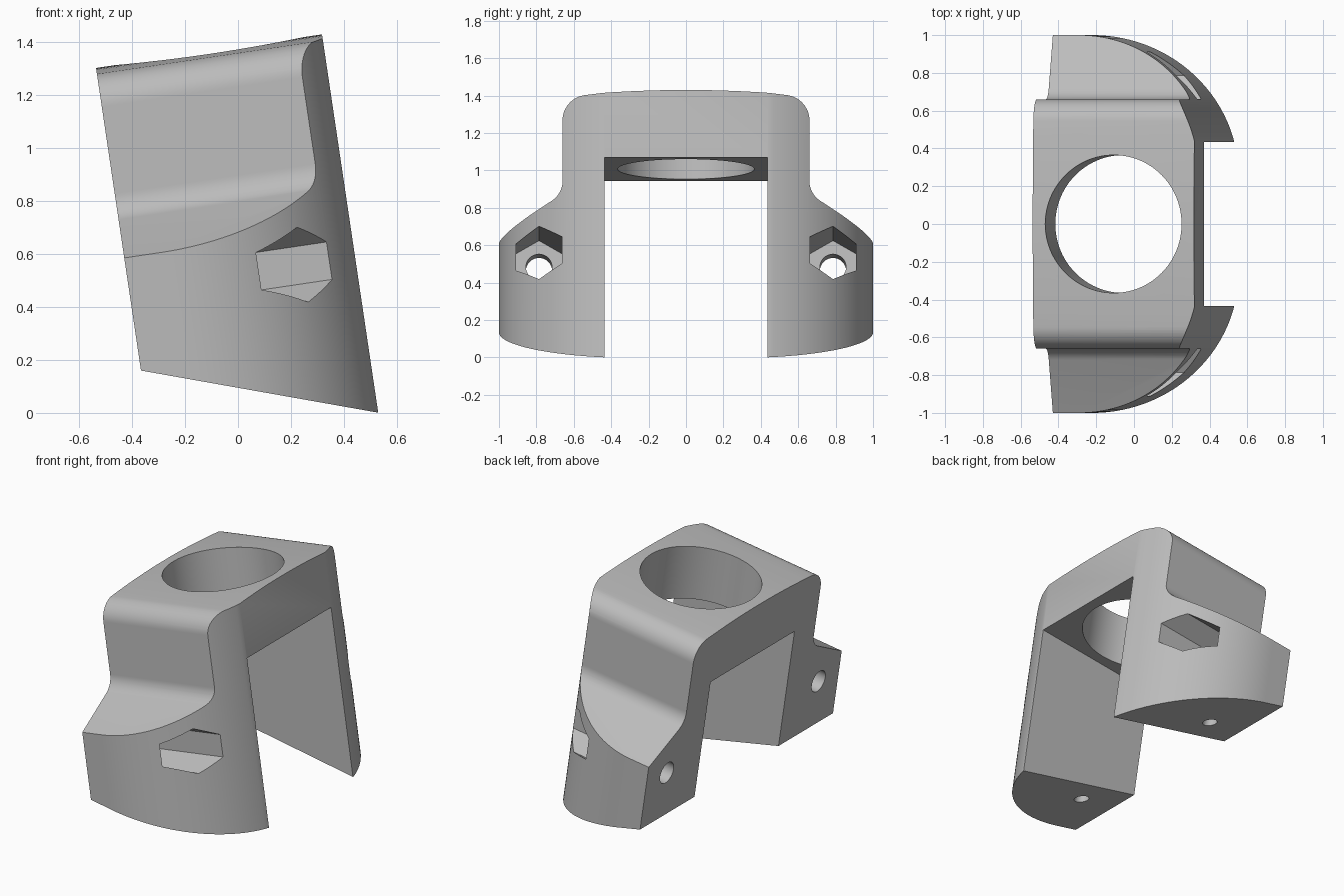
import bpy, bmesh
from math import sin, cos, pi, radians, sqrt
from mathutils import Matrix, Vector

cube = bpy.data.objects.get("Cube")
if cube:
    bpy.data.objects.remove(cube)

TILT = radians(8.45)
BACK, FRONT = -0.339, 0.524      # depth limits before tilting
GAP, GAP_TOP = 0.435, 1.004      # slot between the legs
AXES = {"x": lambda a, b, t: (t, a, b),
        "y": lambda a, b, t: (a, t, b),
        "z": lambda a, b, t: (a, b, t)}


def prism(name, points, axis, start, end):
    """Extrude a closed 2D outline along one axis."""
    bm = bmesh.new()
    face = bm.faces.new([bm.verts.new(AXES[axis](a, b, start)) for a, b in points])
    new = bmesh.ops.extrude_face_region(bm, geom=[face])["geom"]
    shift = Vector(AXES[axis](0, 0, end - start))
    bmesh.ops.translate(bm, vec=shift, verts=[v for v in new if isinstance(v, bmesh.types.BMVert)])
    bmesh.ops.recalc_face_normals(bm, faces=bm.faces)
    mesh = bpy.data.meshes.new(name)
    bm.to_mesh(mesh)
    bm.free()
    obj = bpy.data.objects.new(name, mesh)
    bpy.context.collection.objects.link(obj)
    return obj


def arc(cx, cy, r, a0, a1, n):
    angles = [radians(a0 + (a1 - a0) * i / n) for i in range(n + 1)]
    return [(cx + r * cos(a), cy + r * sin(a)) for a in angles]


def polygon(cx, cy, r, n, turn=0):
    return arc(cx, cy, r, turn, turn + 360, n)[:-1]


def mirrored(half, flip):
    """Close an outline by adding its mirror image."""
    return half + [flip(p) for p in reversed(half)]


def combine(body, tool, operation):
    mod = body.modifiers.new(operation, "BOOLEAN")
    mod.operation, mod.object, mod.solver = operation, tool, "EXACT"
    bpy.context.view_layer.objects.active = body
    bpy.ops.object.modifier_apply(modifier=mod.name)
    bpy.data.objects.remove(tool)


# Arch section: domed top, rounded shoulder, filleted flank, sloping foot, slot
dome = [(0.535 * i / 8, 1.368 - 0.023 * (i / 8) ** 2) for i in range(1, 8)]
half = dome + arc(0.535, 1.22, 0.125, 85, 0, 12)
half += arc(0.773, 0.888, 0.113, 180, 242, 10)
half += [(1.1, 0.59), (1.1, -0.4), (GAP, -0.4), (GAP, GAP_TOP)]
body = prism("bracket", mirrored(half, lambda p: (-p[0], p[1])), "x", -0.8, 0.9)

# Plan outline: flat back and large rounded front corners
plan = [(BACK, 1.0)] + [p for p in arc(-0.2, 0.252, 0.748, 90, 10, 60) if p[0] < FRONT - 0.004]
plan.append((FRONT, 0.252 + sqrt(0.748 ** 2 - (FRONT + 0.2) ** 2)))
combine(body, prism("plan", mirrored(plan, lambda p: (p[0], -p[1])), "z", -0.5, 1.6), "INTERSECT")

# Sloping underside
slope = (-0.077 - 0.212) / (FRONT - BACK)
under = [(u, 0.212 + slope * (u - BACK)) for u in (-0.7, 0.8)]
combine(body, prism("underside", under + [(0.8, -0.9), (-0.7, -0.9)], "y", -1.4, 1.4), "DIFFERENCE")

# Large bore through the crown
combine(body, prism("bore", polygon(0.093, 0, 0.365, 96), "z", 0.7, 1.7), "DIFFERENCE")

# Nut pockets, bolt holes and blind holes under the feet
for side in (-1, 1):
    y = side * 0.786
    combine(body, prism("pocket", polygon(y, 0.518, 0.143, 6, 30), "x", -0.2, 0.9), "DIFFERENCE")
    combine(body, prism("bolt_hole", polygon(y, 0.518, 0.07, 32), "x", -0.6, 0.1), "DIFFERENCE")
    combine(body, prism("foot_hole", polygon(-0.077, side * 0.62, 0.045, 32), "z", -0.3, 0.35), "DIFFERENCE")

# Lean the finished part back and colour it
body.data.transform(Matrix.Rotation(-TILT, 4, "Y"))
grey = bpy.data.materials.new("plain_grey")
grey.use_nodes = True
colour = (0.5, 0.5, 0.5, 1)
grey.diffuse_color = colour
grey.node_tree.nodes["Principled BSDF"].inputs["Base Color"].default_value = colour
body.data.materials.clear()
body.data.materials.append(grey)
for face in body.data.polygons:
    face.material_index = 0

bpy.ops.object.select_all(action="DESELECT")
body.select_set(True)
bpy.context.view_layer.objects.active = body
bpy.ops.object.shade_smooth_by_angle(angle=radians(25))
